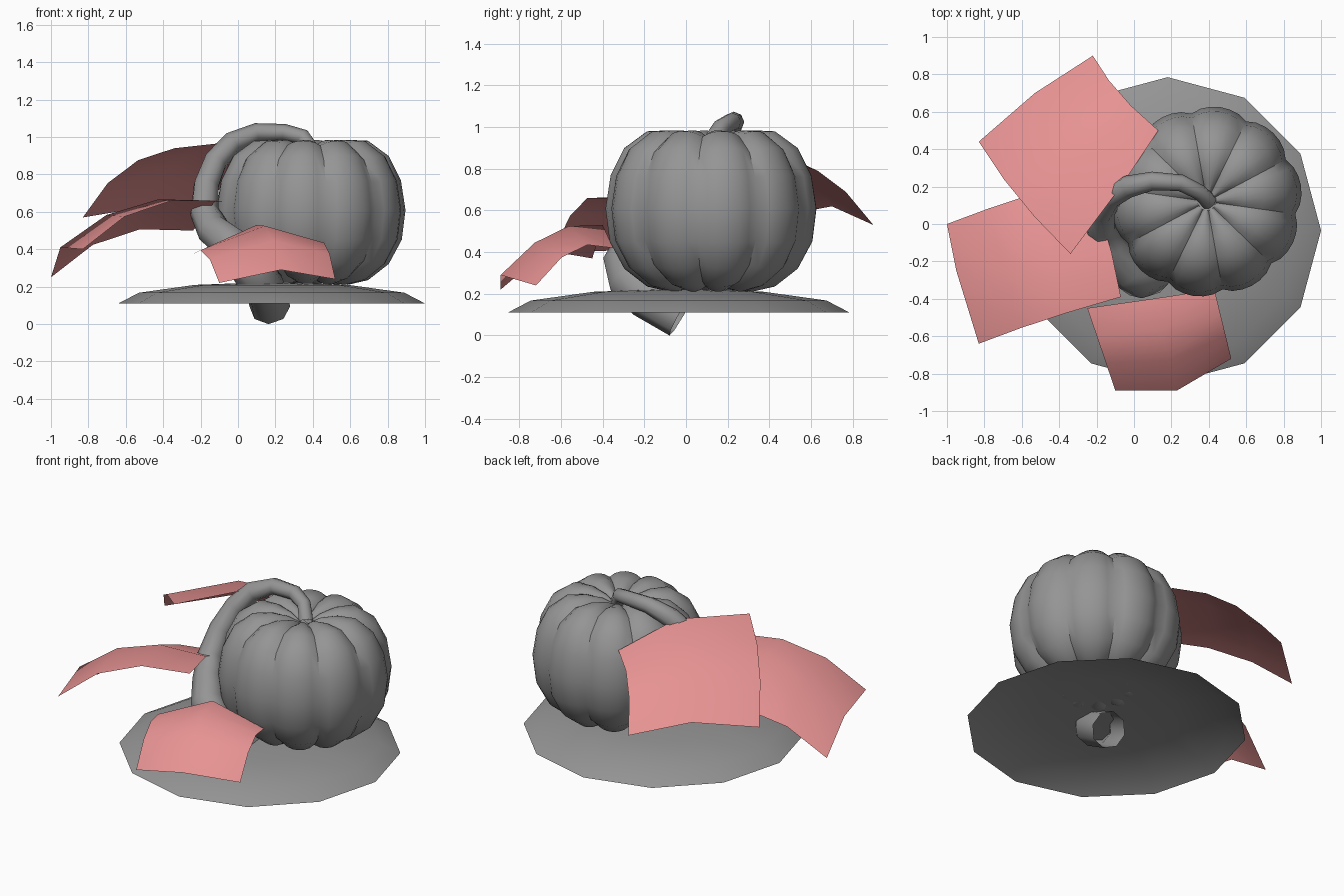
import bpy, bmesh, math
from mathutils import Vector

cube = bpy.data.objects.get("Cube")
if cube:
    bpy.data.objects.remove(cube, do_unlink=True)


def material(name, rgb):
    mat = bpy.data.materials.new(name)
    mat.use_nodes = True
    mat.diffuse_color = (*rgb, 1)
    mat.node_tree.nodes["Principled BSDF"].inputs["Base Color"].default_value = (*rgb, 1)
    return mat


GREY = material("grey", (0.3, 0.3, 0.3))
PINK = material("leaf pink", (0.8, 0.29, 0.29))


def finish(obj, mat, angle):
    obj.data.materials.append(mat)
    bpy.ops.object.select_all(action="DESELECT")
    obj.select_set(True)
    bpy.context.view_layer.objects.active = obj
    if obj.type == "CURVE":
        bpy.ops.object.convert(target="MESH")
    bpy.ops.object.shade_smooth_by_angle(angle=math.radians(angle))


def add_mesh(name, bm, mat, angle=60):
    mesh = bpy.data.meshes.new(name)
    bm.to_mesh(mesh)
    bm.free()
    obj = bpy.data.objects.new(name, mesh)
    bpy.context.collection.objects.link(obj)
    finish(obj, mat, angle)
    return obj


# Ground mound: open, flattened half sphere
bm = bmesh.new()
bmesh.ops.create_uvsphere(bm, u_segments=12, v_segments=6, radius=1)
bmesh.ops.delete(bm, geom=[v for v in bm.verts if v.co.z < -0.01], context="VERTS")
for v in bm.verts:
    v.co = Vector((0.18 + 0.82 * v.co.x, -0.035 + 0.82 * v.co.y, 0.11 + 0.115 * v.co.z))
add_mesh("ground_mound", bm, GREY)

# Pumpkin: lathed profile with ten creased ribs
RIBS, SEGS, MIDDLE = 10, 60, 0.6
PROFILE = [(0.05, 0.93), (0.1, 0.96), (0.2, 0.985), (0.31, 0.98), (0.42, 0.9),
           (0.485, 0.77), (0.51, 0.61), (0.49, 0.45), (0.42, 0.32),
           (0.31, 0.235), (0.2, 0.21), (0.08, 0.23)]
bm = bmesh.new()
rings = []
for r, z in PROFILE:
    ring = []
    for i in range(SEGS):
        turn = 2 * math.pi * i / SEGS
        a = turn + math.radians(-8)
        f = 0.935 + 0.065 * abs(math.sin(turn * RIBS / 2)) ** 0.7
        ring.append(bm.verts.new((0.39 + r * f * math.cos(a), 0.12 + r * f * math.sin(a),
                                  MIDDLE + (z - MIDDLE) * f)))
    rings.append(ring)
for upper, lower in zip(rings, rings[1:]):
    for i in range(SEGS):
        j = (i + 1) % SEGS
        bm.faces.new((upper[i], lower[i], lower[j], upper[j]))
bm.faces.new(rings[0])
bm.faces.new(rings[-1][::-1])
add_mesh("pumpkin", bm, GREY, 42)

# Vine: open tapering tube from under the mound up to the pumpkin crown
PATH = [(0.17, -0.025, 0.095, 0.11), (0.15, -0.19, 0.19, 0.11), (0.09, -0.27, 0.26, 0.11),
        (0.03, -0.29, 0.35, 0.11), (-0.04, -0.25, 0.43, 0.1), (-0.13, -0.12, 0.5, 0.09),
        (-0.18, -0.02, 0.6, 0.078), (-0.17, 0.07, 0.74, 0.07), (-0.12, 0.15, 0.87, 0.065),
        (-0.03, 0.2, 0.97, 0.06), (0.1, 0.23, 1.025, 0.05), (0.25, 0.22, 1.025, 0.045),
        (0.35, 0.17, 1.0, 0.042), (0.4, 0.12, 0.92, 0.045)]
curve = bpy.data.curves.new("vine", "CURVE")
curve.dimensions = "3D"
curve.bevel_depth = 1
curve.bevel_resolution = 2
spline = curve.splines.new("POLY")
spline.points.add(len(PATH) - 1)
for point, (x, y, z, r) in zip(spline.points, PATH):
    point.co = (x, y, z, 1)
    point.radius = r
vine = bpy.data.objects.new("vine", curve)
bpy.context.collection.objects.link(vine)
finish(vine, GREY, 75)


# Leaves: sheets of three arched rails running from tip edge to root edge
def leaf(name, tips, roots, bulge):
    bm = bmesh.new()
    rails = []
    for tip, root in zip(tips, roots):
        rail = []
        for k in range(4):
            t = k / 3
            co = Vector(tip).lerp(Vector(root), t) + Vector(bulge) * 4.5 * t * (1 - t)
            rail.append(bm.verts.new(co))
        rails.append(rail)
    for a, b in zip(rails, rails[1:]):
        for k in range(3):
            bm.faces.new((a[k], b[k], b[k + 1], a[k + 1]))
    add_mesh(name, bm, PINK)


leaf("front_leaf",
     [(-0.1, -0.89, 0.22), (0.23, -0.89, 0.29), (0.52, -0.72, 0.24)],
     [(-0.25, -0.45, 0.37), (0.1, -0.4, 0.53), (0.43, -0.35, 0.42)],
     (0, 0, 0.075))
leaf("side_leaf",
     [(-1, 0, 0.25), (-0.95, -0.25, 0.41), (-0.83, -0.64, 0.4)],
     [(-0.24, 0.25, 0.5), (-0.12, -0.15, 0.66), (-0.07, -0.39, 0.655)],
     (-0.03, 0, 0.09))
leaf("back_leaf",
     [(-0.22, 0.9, 0.53), (-0.53, 0.7, 0.62), (-0.83, 0.44, 0.57)],
     [(0.13, 0.5, 0.83), (-0.07, 0.2, 0.97), (-0.34, -0.16, 0.94)],
     (-0.03, 0, 0.06))
